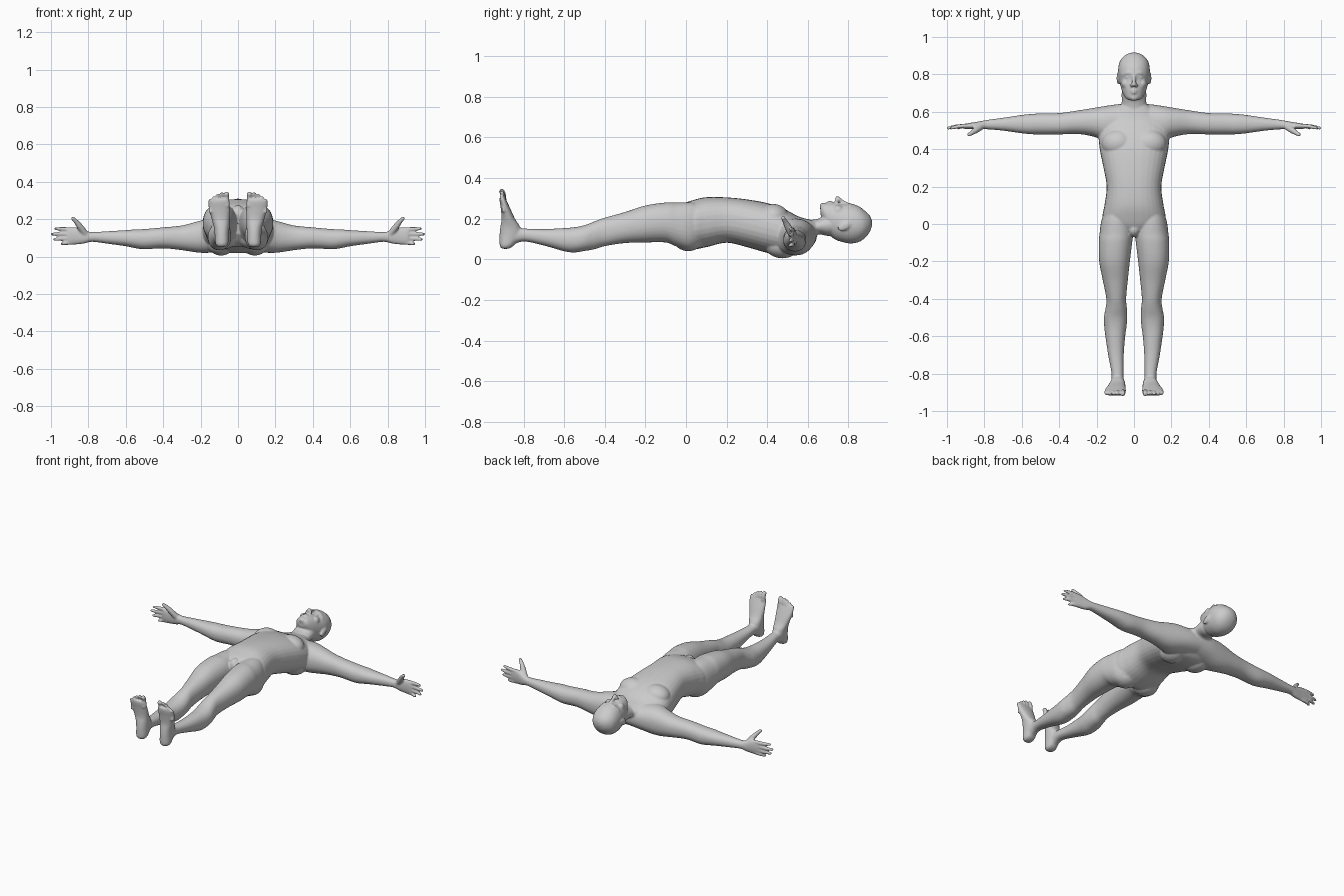
import bpy, bmesh
from math import cos, sin, pi, copysign
from mathutils import Vector, Matrix

bm = bmesh.new()


def skin(rings):
    """Bridge rings of points into a closed tube."""
    vs = [[bm.verts.new(p) for p in r] for r in rings]
    n = len(vs[0])
    for a, b in zip(vs, vs[1:]):
        for i in range(n):
            bm.faces.new((a[i], a[(i + 1) % n], b[(i + 1) % n], b[i]))
    bm.faces.new(vs[0][::-1])
    bm.faces.new(vs[-1])


def spline(pts, steps=5):
    """Catmull-Rom interpolation of tuples of any length."""
    p = [Vector(q) for q in pts]
    p = [p[0]] + p + [p[-1]]
    out = []
    for a, b, c, d in zip(p, p[1:], p[2:], p[3:]):
        for k in range(steps):
            t = k / steps
            out.append(0.5 * (2 * b + (c - a) * t + (2 * a - 5 * b + 4 * c - d) * t * t
                              + (3 * b - a - 3 * c + d) * t ** 3))
    return out + [p[-1]]


def loft(axis, secs, sides=(1,), n=2.2, count=32):
    """Sections (pos, u0, u1, v0, v1) along an axis, superelliptic outline."""
    u, v = [i for i in range(3) if i != axis]
    for s in sides:
        rings = []
        for t, u0, u1, v0, v1 in spline(secs):
            ring = []
            for k in range(count):
                a = 2 * pi * k / count
                p = [0, 0, 0]
                p[axis] = t
                p[u] = (u0 + u1) / 2 + (u1 - u0) / 2 * copysign(abs(cos(a)) ** (2 / n), cos(a))
                p[v] = (v0 + v1) / 2 + (v1 - v0) / 2 * copysign(abs(sin(a)) ** (2 / n), sin(a))
                p[0] *= s
                ring.append(p)
            rings.append(ring)
        skin(rings)


def ball(c, r, sides=(1, -1), rot=0):
    for s in sides:
        m = (Matrix.Translation((c[0] * s, c[1], c[2])) @ Matrix.Rotation(rot, 4, 'X')
             @ Matrix.Diagonal((r[0], r[1], r[2], 1)))
        bmesh.ops.create_icosphere(bm, subdivisions=3, radius=1, matrix=m)


def tube(pts, sides=(1, -1)):
    """Round tube through (x, y, z, radius) with ball ends."""
    for s in sides:
        path = spline([(x * s, y, z, r) for x, y, z, r in pts])
        rings = []
        for i, p in enumerate(path):
            d = path[min(i + 1, len(path) - 1)].xyz - path[max(i - 1, 0)].xyz
            q = d.to_track_quat('Z', 'Y')
            rings.append([p.xyz + q @ Vector((cos(k * pi / 6), sin(k * pi / 6), 0)) * p[3]
                          for k in range(12)])
        skin(rings)
        for p in (path[0], path[-1]):
            ball(p.xyz, (p[3],) * 3, (1,))


def sym(rows):
    return [(y, -w, w, z0, z1) for y, w, z0, z1 in rows]


BOTH = (1, -1)

# torso
loft(1, sym([(-.06, .05, .12, .235), (-.02, .13, .075, .27), (.03, .168, .05, .29),
             (.1, .158, .06, .306), (.2, .146, .082, .305), (.3, .163, .06, .295),
             (.4, .183, .032, .277), (.48, .188, .018, .25), (.55, .165, .025, .213),
             (.6, .115, .065, .198), (.64, .07, .1, .19)]), n=2.4)
ball((.085, .43, .208), (.088, .075, .065))    # chest
ball((.09, .475, .072), (.075, .09, .067))     # shoulder blades
ball((.075, .012, .1), (.075, .075, .06))      # seat
ball((0, -.03, .23), (.035, .04, .045), (1,))

# legs
loft(1, [(.08, .03, .15, .08, .27), (.02, .01, .174, .048, .28), (-.05, .004, .184, .064, .28),
         (-.1, .01, .188, .083, .28), (-.2, .022, .186, .083, .265), (-.3, .033, .167, .08, .233),
         (-.4, .042, .148, .065, .205), (-.45, .038, .152, .05, .187), (-.5, .036, .161, .041, .168),
         (-.55, .04, .159, .034, .158), (-.6, .047, .153, .04, .154), (-.7, .055, .138, .068, .149),
         (-.8, .057, .12, .088, .152), (-.86, .055, .122, .068, .16), (-.89, .06, .115, .07, .13)], BOTH)

# feet and toes
loft(2, [(.052, .068, .106, -.905, -.875), (.068, .053, .12, -.917, -.848), (.12, .048, .125, -.918, -.812),
         (.16, .046, .13, -.914, -.817), (.2, .045, .141, -.908, -.842), (.25, .043, .155, -.912, -.865),
         (.29, .044, .16, -.918, -.884), (.308, .05, .156, -.917, -.894)], BOTH)
for x, tip, r in [(.06, .334, .014), (.087, .336, .0095), (.108, .328, .0095),
                  (.128, .315, .009), (.147, .299, .009)]:
    tube([(x, -.9, tip - .06, r), (x, -.897, tip - .025, r * .95), (x, -.907, tip, r)])

# shoulders, arms and palms
loft(0, [(0, .42, .645, .04, .2), (.08, .42, .641, .03, .2), (.16, .445, .63, .02, .2),
         (.22, .468, .62, .022, .187), (.3, .481, .607, .034, .166), (.4, .479, .593, .044, .156),
         (.5, .479, .591, .039, .147), (.55, .48, .588, .045, .145), (.6, .485, .583, .055, .141),
         (.7, .499, .568, .069, .135), (.78, .506, .557, .079, .131), (.82, .507, .55, .07, .14),
         (.86, .508, .543, .065, .156), (.9, .508, .537, .065, .156), (.915, .511, .533, .07, .152)], BOTH)

# fingers and thumb
for z0, x1, z1 in [(.145, .974, .149), (.121, .993, .12), (.098, .98, .092), (.076, .94, .068)]:
    tube([(.88, .525, z0, .012), ((.9 + x1) / 2, .522, (z0 + z1) / 2, .0112), (x1, .513, z1, .0085)])
tube([(.815, .522, .12, .018), (.845, .502, .16, .017), (.865, .488, .186, .013), (.882, .478, .203, .0105)])

# neck
loft(1, sym([(.54, .08, .06, .19), (.6, .073, .085, .193), (.65, .066, .122, .2),
             (.7, .066, .115, .22), (.75, .06, .12, .22)]), n=2)

# head
loft(1, sym([(.662, .028, .22, .265), (.675, .045, .19, .276), (.7, .06, .13, .28), (.73, .07, .1, .28),
             (.77, .08, .085, .273), (.81, .085, .078, .275), (.85, .082, .085, .262),
             (.88, .07, .104, .24), (.905, .044, .135, .215), (.916, .015, .165, .19)]), n=2.1)

# face
tube([(0, .8, .269, .009), (0, .77, .284, .01), (0, .746, .3, .012)], (1,))
ball((.012, .742, .288), (.01, .011, .01))
tube([(.01, .805, .268, .009), (.035, .808, .262, .009), (.06, .797, .24, .009)])
ball((.045, .75, .238), (.022, .026, .028))
for y in (.716, .703):
    tube([(-.026, .709, .268, .003), (0, y, .282, .007), (.026, .709, .268, .003)], (1,))
ball((0, .676, .26), (.024, .018, .02), (1,))

# ears
ball((.084, .78, .163), (.009, .036, .02), rot=.45)

bmesh.ops.recalc_face_normals(bm, faces=bm.faces)
mesh = bpy.data.meshes.new("body")
bm.to_mesh(mesh)
bm.free()
body = bpy.data.objects.new("body", mesh)
bpy.context.collection.objects.link(body)

# fuse the parts into one smooth skin
fuse = body.modifiers.new("fuse", 'REMESH')
fuse.mode = 'VOXEL'
fuse.voxel_size = .005
fuse.use_smooth_shade = True
soft = body.modifiers.new("soften", 'SMOOTH')
soft.factor = .5
soft.iterations = 6

# eyes
for s, name in ((1, "left_eye"), (-1, "right_eye")):
    bpy.ops.mesh.primitive_uv_sphere_add(segments=24, ring_count=12, radius=.014,
                                         location=(.033 * s, .785, .253))
    eye = bpy.context.object
    eye.name = name
    bpy.ops.object.shade_smooth()
